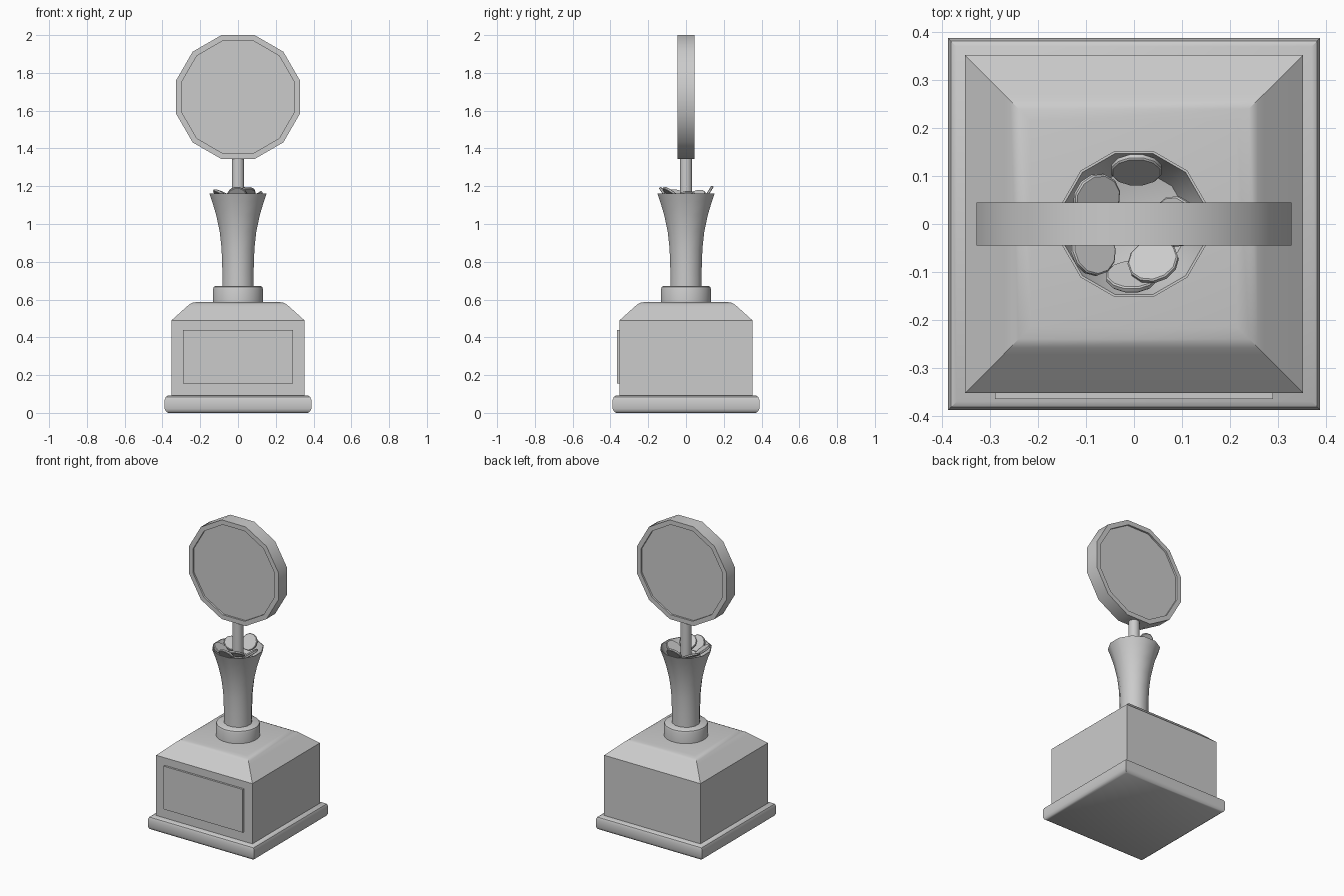
import bpy, bmesh, math
from mathutils import Vector, Matrix

if "Cube" in bpy.data.objects:
    bpy.data.objects.remove(bpy.data.objects["Cube"])


def lathe(name, profile, sides, matrix=Matrix(), angle=35):
    """Sweep (flat-to-centre distance, z) points round z and cap both ends."""
    bm = bmesh.new()
    k = 1 / math.cos(math.pi / sides)
    rings = []
    for r, z in profile:
        rings.append([bm.verts.new((r * k * math.cos(2 * math.pi * (i + 0.5) / sides),
                                    r * k * math.sin(2 * math.pi * (i + 0.5) / sides), z))
                      for i in range(sides)])
    for a, b in zip(rings, rings[1:]):
        for i in range(sides):
            j = (i + 1) % sides
            bm.faces.new((a[i], a[j], b[j], b[i]))
    bm.faces.new(rings[0][::-1])
    bm.faces.new(rings[-1])
    bmesh.ops.recalc_face_normals(bm, faces=bm.faces[:])
    mesh = bpy.data.meshes.new(name)
    bm.to_mesh(mesh)
    bm.free()
    ob = bpy.data.objects.new(name, mesh)
    bpy.context.collection.objects.link(ob)
    ob.matrix_world = matrix
    bpy.ops.object.select_all(action='DESELECT')
    ob.select_set(True)
    bpy.context.view_layer.objects.active = ob
    bpy.ops.object.shade_smooth_by_angle(angle=math.radians(angle))
    return ob


# Square base: rounded foot slab and plinth with sloped shoulders
lathe("foot_slab", [(0.370, 0), (0.382, 0.008), (0.388, 0.022), (0.388, 0.070),
                    (0.382, 0.085), (0.370, 0.092)], 4)
lathe("plinth", [(0.352, 0.085), (0.352, 0.49), (0.272, 0.562), (0.258, 0.574),
                 (0.240, 0.583), (0.215, 0.588)], 4)

# Raised plaque on the front
bpy.ops.mesh.primitive_cube_add(size=1, location=(0, -0.355, 0.2975))
plaque = bpy.context.object
plaque.name = "front_plaque"
plaque.scale = (0.58, 0.02, 0.285)

# Collar and flared hollow cup
lathe("collar", [(0.132, 0.58), (0.132, 0.655), (0.128, 0.667), (0.118, 0.673)], 24)
lathe("flared_cup", [(0.083, 0.66), (0.083, 0.76), (0.087, 0.87), (0.097, 0.96),
                     (0.116, 1.05), (0.137, 1.12), (0.152, 1.162),
                     (0.147, 1.162), (0.130, 1.12), (0.108, 1.075), (0.06, 1.06)], 12)

# Stem and twelve-sided medallion with recessed faces
lathe("stem", [(0.033, 1.05), (0.033, 1.36)], 12)
upright = Matrix.Translation((0, 0, 1.672)) @ Matrix.Rotation(math.pi / 2, 4, 'X')
lathe("medallion", [(0.298, -0.033), (0.298, -0.045), (0.328, -0.045),
                    (0.328, 0.045), (0.298, 0.045), (0.298, 0.033)], 12, upright)

# Loose discs leaning out of the cup: position, tilt, direction of lean
discs = [((0.005, 0.113, 1.157), 57, 90), ((-0.005, -0.110, 1.150), 57, 270),
         ((-0.078, 0.053, 1.148), 32, 150), ((-0.085, -0.055, 1.150), 35, 200),
         ((0.040, -0.078, 1.160), 38, 290), ((0.085, 0.005, 1.140), 35, 5)]
for n, (pos, tilt, lean) in enumerate(discs):
    m = (Matrix.Translation(Vector(pos)) @ Matrix.Rotation(math.radians(lean), 4, 'Z')
         @ Matrix.Rotation(-math.radians(tilt), 4, 'Y'))
    lathe(f"cup_disc_{n + 1}", [(0.049, -0.007), (0.052, -0.004), (0.052, 0.004),
                                (0.049, 0.007)], 12, m)
